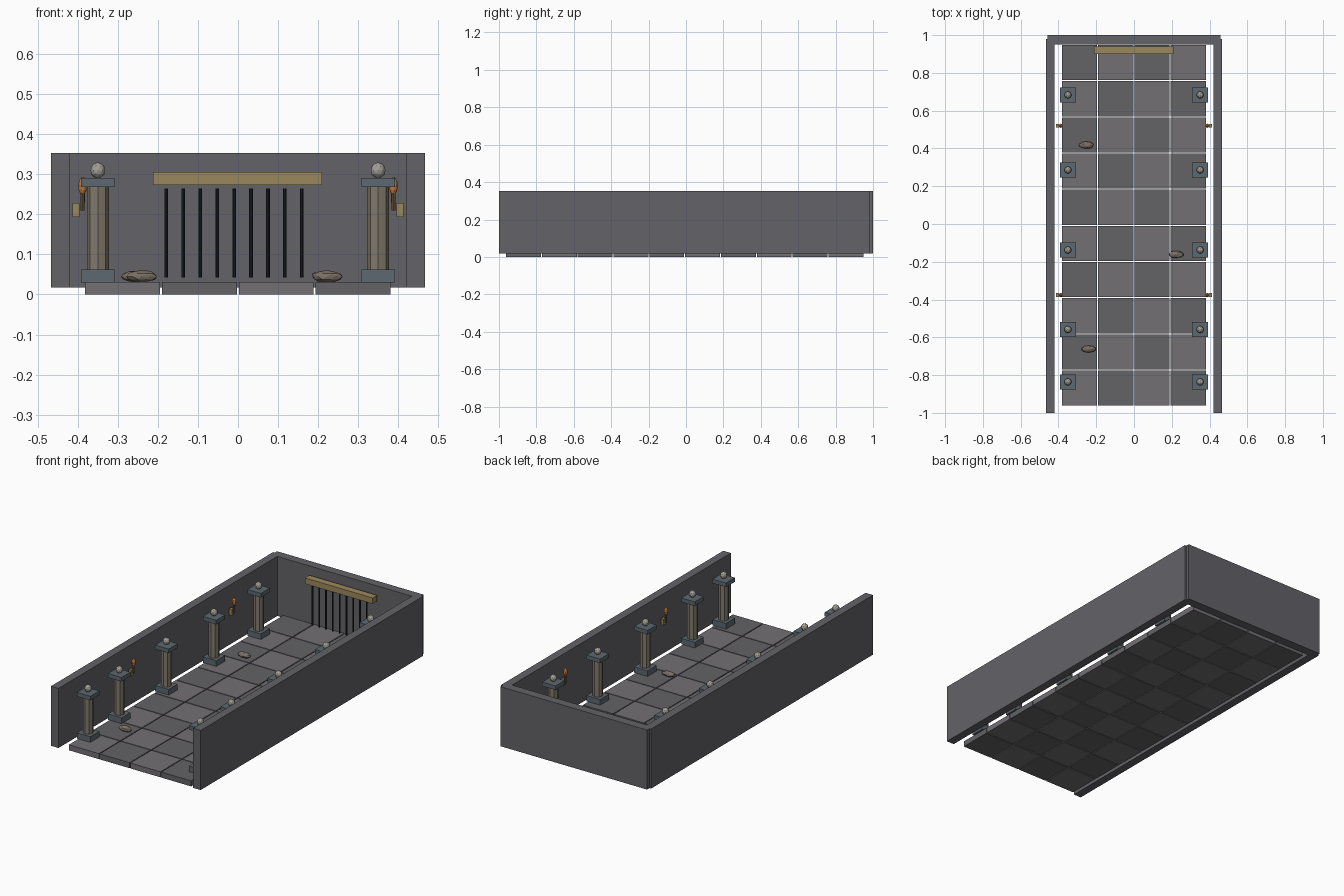
import bpy, bmesh, math, random
from mathutils import Matrix

if "Cube" in bpy.data.objects:
    bpy.data.objects.remove(bpy.data.objects["Cube"])

random.seed(4)


def material(name, r, g, b):
    m = bpy.data.materials.new(name)
    m.diffuse_color = (r, g, b, 1)
    m.use_nodes = True
    m.node_tree.nodes["Principled BSDF"].inputs["Base Color"].default_value = m.diffuse_color
    return m


WALL = material("wall_stone", 0.125, 0.125, 0.14)
TILE_A = material("tile_dark", 0.125, 0.125, 0.135)
TILE_B = material("tile_light", 0.17, 0.16, 0.175)
SLATE = material("slate", 0.11, 0.14, 0.16)
SHAFT = material("shaft_stone", 0.22, 0.19, 0.15)
PALE = material("pale_stone", 0.36, 0.35, 0.31)
BRASS = material("brass", 0.33, 0.25, 0.11)
IRON = material("iron", 0.012, 0.016, 0.02)
WOOD = material("wood", 0.2, 0.1, 0.04)
FLAME = material("flame", 0.55, 0.2, 0.05)
RUBBLE = material("rubble", 0.2, 0.165, 0.13)


def finish(name, bm, mat):
    me = bpy.data.meshes.new(name)
    bm.to_mesh(me)
    bm.free()
    me.materials.append(mat)
    ob = bpy.data.objects.new(name, me)
    bpy.context.collection.objects.link(ob)
    return ob


def box(name, x, y, z, mat):
    """Box from (min, max) ranges."""
    bm = bmesh.new()
    c = [(a + b) / 2 for a, b in (x, y, z)]
    s = [b - a for a, b in (x, y, z)]
    bmesh.ops.create_cube(bm, size=1, matrix=Matrix.Translation(c) @ Matrix.Diagonal((*s, 1)))
    return finish(name, bm, mat)


def post(name, x, y, z, r1, r2, sides, mat):
    """Upright cylinder or cone between z[0] and z[1]."""
    bm = bmesh.new()
    bmesh.ops.create_cone(bm, cap_ends=True, segments=sides, radius1=r1, radius2=r2, depth=z[1] - z[0],
                          matrix=Matrix.Translation((x, y, (z[0] + z[1]) / 2)))
    return finish(name, bm, mat)


def ball(name, c, s, mat, sub=2, jitter=0.0):
    bm = bmesh.new()
    bmesh.ops.create_icosphere(bm, subdivisions=sub, radius=1)
    for v in bm.verts:
        v.co *= 1 + random.uniform(-jitter, jitter)
    bm.transform(Matrix.Translation(c) @ Matrix.Diagonal((*s, 1)))
    return finish(name, bm, mat)


# Walls
box("left_wall", (-0.467, -0.42), (-1, 0.98), (0.017, 0.353), WALL)
box("right_wall", (0.42, 0.467), (-1, 0.98), (0.017, 0.353), WALL)
box("back_wall", (-0.457, 0.457), (0.95, 1), (0.017, 0.353), WALL)

# Floor tiles
for row in range(10):
    for col in range(4):
        x, y = -0.382 + col * 0.192, -0.962 + row * 0.1915
        box(f"floor_tile_{row}_{col}", (x, x + 0.187), (y, y + 0.1865), (0, 0.031),
            TILE_A if (row + col) % 2 else TILE_B)

# Columns down both sides
for y in (-0.836, -0.558, -0.138, 0.286, 0.683):
    for x in (-0.35, 0.35):
        sq = ((x - 0.042, x + 0.042), (y - 0.04, y + 0.04))
        box("column_base", *sq, (0.03, 0.063), SLATE)
        post("column_shaft", x, y, (0.06, 0.27), 0.0275, 0.0275, 8, SHAFT)
        box("column_capital", *sq, (0.268, 0.291), SLATE)
        ball("column_finial", (x, y, 0.31), (0.019, 0.019, 0.02), PALE)

# Wall torches
for y in (-0.376, 0.52):
    for s in (-1, 1):
        box("torch_bracket", sorted((s * 0.396, s * 0.413)), (y - 0.01, y + 0.01), (0.193, 0.228), BRASS)
        post("torch_handle", s * 0.388, y, (0.21, 0.265), 0.005, 0.006, 8, WOOD)
        ball("torch_flame", (s * 0.388, y, 0.271), (0.011, 0.011, 0.023), FLAME)

# Gate: lintel and iron bars
box("gate_lintel", (-0.212, 0.21), (0.9, 0.94), (0.273, 0.306), BRASS)
for i in range(9):
    post("gate_bar", -0.179 + i * 0.0423, 0.92, (0.042, 0.265), 0.0045, 0.0045, 8, IRON)

# Rubble heaps
for x, y in ((-0.253, 0.418), (0.222, -0.162), (-0.24, -0.662)):
    ball("rubble", (x, y, 0.045), (0.039, 0.019, 0.015), RUBBLE, 2, 0.08)
